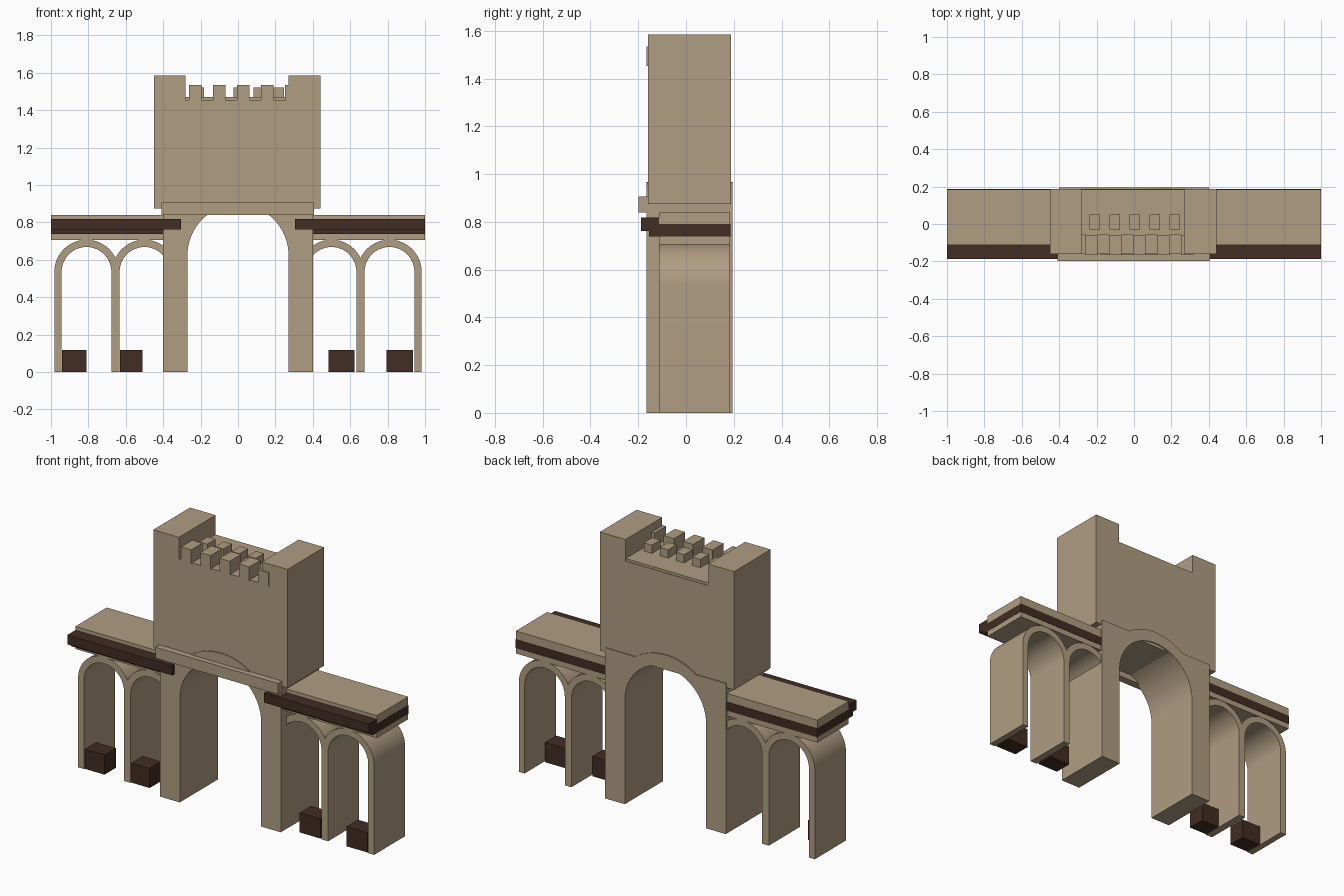
import bpy, bmesh, math

if "Cube" in bpy.data.objects:
    bpy.data.objects.remove(bpy.data.objects["Cube"])


def material(name, rgb):
    m = bpy.data.materials.new(name)
    m.diffuse_color = (*rgb, 1)
    m.use_nodes = True
    m.node_tree.nodes["Principled BSDF"].inputs["Base Color"].default_value = m.diffuse_color
    return m


STONE = material("tan stone", (0.434, 0.337, 0.223))
WOOD = material("dark brown wood", (0.054, 0.026, 0.017))


def finish(name, bm, mat):
    bmesh.ops.recalc_face_normals(bm, faces=bm.faces)
    me = bpy.data.meshes.new(name)
    bm.to_mesh(me)
    bm.free()
    me.materials.append(mat)
    ob = bpy.data.objects.new(name, me)
    bpy.context.collection.objects.link(ob)
    return ob


def box(name, x, y, z, mat=STONE):
    """Box from (min, max) ranges on each axis."""
    x = sorted(x)
    bm = bmesh.new()
    bmesh.ops.create_cube(bm, size=1)
    for v in bm.verts:
        v.co = [r[0] if c < 0 else r[1] for c, r in zip(v.co, (x, y, z))]
    return finish(name, bm, mat)


def extrude(name, profile, y0, y1, mat=STONE):
    """Extrude an x-z outline along y."""
    bm = bmesh.new()
    face = bm.faces.new([bm.verts.new((px, y0, pz)) for px, pz in profile])
    new = bmesh.ops.extrude_face_region(bm, geom=[face])["geom"]
    for v in new:
        if isinstance(v, bmesh.types.BMVert):
            v.co.y = y1
    ob = finish(name, bm, mat)
    bpy.context.view_layer.objects.active = ob
    ob.select_set(True)
    bpy.ops.object.shade_smooth_by_angle(angle=math.radians(30))
    ob.select_set(False)
    return ob


def arc(cx, cz, r, a0, a1, n):
    return [(cx + r * math.cos(math.radians(a0 + (a1 - a0) * i / n)),
             cz + r * math.sin(math.radians(a0 + (a1 - a0) * i / n)))
            for i in range(n + 1)]


# Central gate: two piers, round opening, square shoulders and arched crown
half = math.degrees(math.asin(0.20 / 0.342))
outline = ([(0.40, 0), (0.40, 0.903)]
           + arc(0, 0.625, 0.342, 90 - half, 90 + half, 20)
           + [(-0.40, 0.903), (-0.40, 0), (-0.27, 0)]
           + arc(0, 0.625, 0.27, 180, 0, 32) + [(0.27, 0)])
extrude("gate_arch", outline, -0.166, 0.194)
box("gate_ledge", (-0.41, 0.405), (-0.198, -0.15), (0.84, 0.906))

# Tower over the gate: one U-shaped block with raised ends
extrude("tower", [(-0.45, 0.875), (0.44, 0.875), (0.44, 1.585), (0.27, 1.585),
                  (0.27, 1.455), (-0.28, 1.455), (-0.28, 1.585), (-0.45, 1.585)],
        -0.16, 0.188)
box("tower_roof", (-0.28, 0.27), (-0.06, 0.185), (1.45, 1.47))

# Battlements: front row on the wall edge, smaller row behind
for i in range(5):
    x = -0.262 + i * 0.128
    box("front_merlon", (x, x + 0.068), (-0.166, -0.06), (1.452, 1.535))
    x = -0.237 + i * 0.107
    box("rear_merlon", (x, x + 0.054), (-0.03, 0.05), (1.46, 1.52))

# Side wings, mirrored
for s in (-1, 1):
    for cx in (0.81, 0.50):
        prof = ([(s * cx + 0.172, 0)] + arc(s * cx, 0.535, 0.172, 0, 180, 32)
                + [(s * cx - 0.172, 0), (s * cx - 0.133, 0)]
                + arc(s * cx, 0.535, 0.133, 180, 0, 32) + [(s * cx + 0.133, 0)])
        extrude("wing_arch", prof, -0.113, 0.182)
    box("wing_roof", (s * 0.398, s), (-0.113, 0.184), (0.705, 0.84))
    box("roof_trim", (s * 0.399, s * 1.001), (-0.155, 0.186), (0.738, 0.79), WOOD)
    box("front_beam", (s * 0.305, s), (-0.188, -0.112), (0.761, 0.818), WOOD)

# Crates under the wing arches
for x in ((-0.94, -0.81), (-0.63, -0.51), (0.485, 0.622), (0.795, 0.935)):
    box("crate", x, (-0.108, 0.0), (0, 0.118), WOOD)
